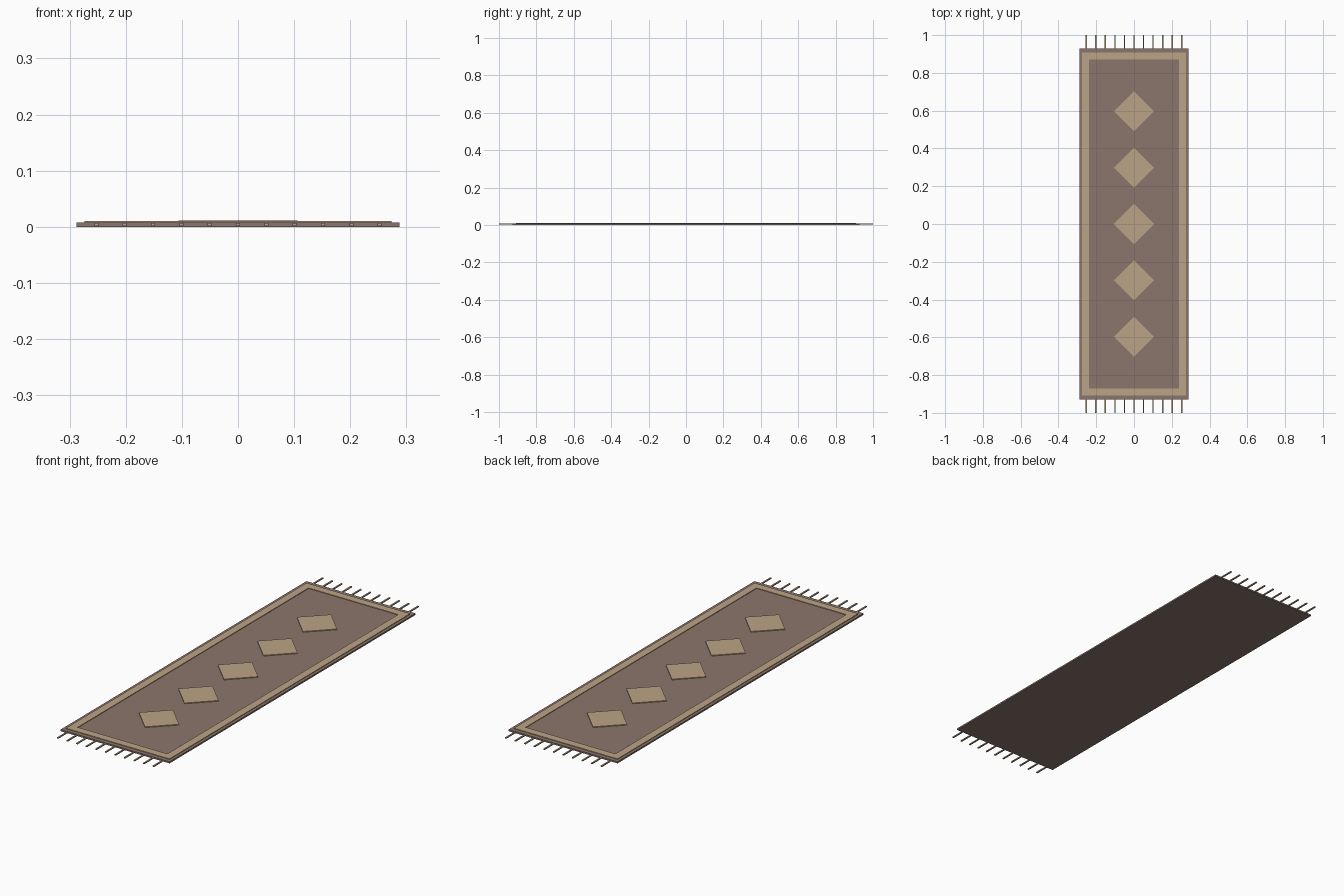
import bpy
from math import radians

if "Cube" in bpy.data.objects:
    bpy.data.objects.remove(bpy.data.objects["Cube"])


def material(name, rgb):
    m = bpy.data.materials.new(name)
    m.diffuse_color = (*rgb, 1)
    m.use_nodes = True
    m.node_tree.nodes["Principled BSDF"].inputs["Base Color"].default_value = m.diffuse_color
    return m


BROWN = material("brown_wool", (0.26, 0.18, 0.15))
BEIGE = material("beige_wool", (0.50, 0.37, 0.24))


def box(name, center, size, mat, turn=0):
    bpy.ops.mesh.primitive_cube_add(size=1, location=center)
    ob = bpy.context.object
    ob.name = name
    ob.scale = size
    ob.rotation_euler.z = radians(turn)
    bpy.ops.object.transform_apply(location=False, rotation=True, scale=True)
    ob.data.materials.append(mat)
    return ob


# Woven base
BASE_TOP = 0.0075
box("rug_base", (0, 0, BASE_TOP / 2), (0.576, 1.856, BASE_TOP), BROWN)

# Raised border strips: long sides, then ends fitted between them
BORDER_W, BORDER_TOP = 0.037, 0.0105
strip_z, strip_h = (BASE_TOP + BORDER_TOP) / 2, BORDER_TOP - BASE_TOP
for s, side, end in ((-1, "left", "front"), (1, "right", "back")):
    box(f"border_{side}", (s * 0.2555, 0, strip_z),
        (BORDER_W, 1.816, strip_h), BEIGE)
    box(f"border_{end}", (0, s * 0.8895, strip_z),
        (0.474, BORDER_W, strip_h), BEIGE)

# Row of raised diamonds
DIAMOND_TOP = 0.0115
for i in range(5):
    box(f"diamond_{i + 1}", (0, (i - 2) * 0.298, (BASE_TOP + DIAMOND_TOP) / 2),
        (0.15, 0.15, DIAMOND_TOP - BASE_TOP), BEIGE, turn=45)

# Fringe tassels at both ends
for s, end in ((-1, "front"), (1, "back")):
    for i in range(11):
        box(f"tassel_{end}_{i + 1}", ((i - 5) * 0.0505, s * 0.962, 0.004),
            (0.007, 0.076, 0.005), BEIGE)
